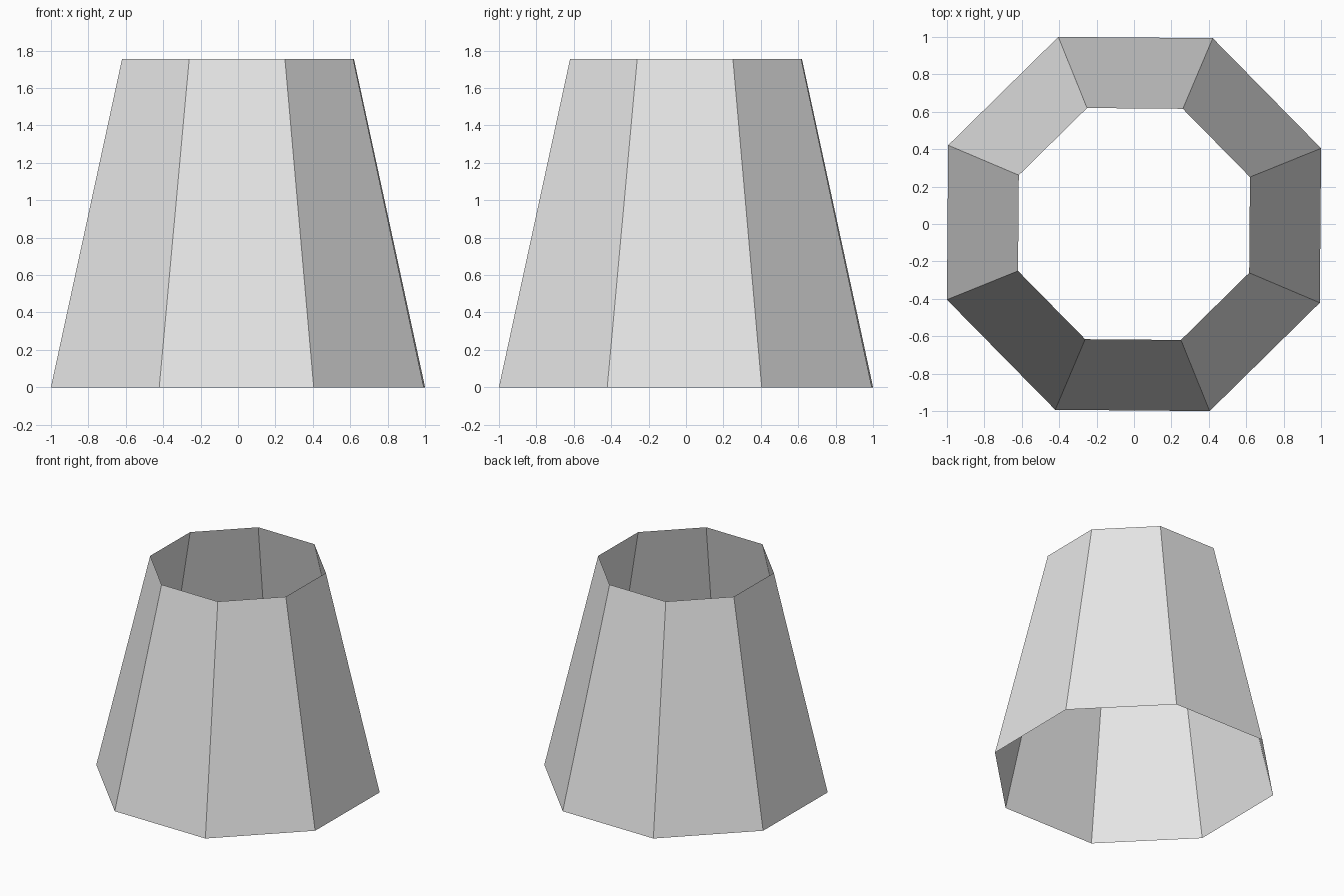
import bpy, bmesh, math
from mathutils import Matrix

if "Cube" in bpy.data.objects:
    bpy.data.objects.remove(bpy.data.objects["Cube"])

SIDES, R_BOTTOM, R_TOP, HEIGHT = 8, 1.079, 0.669, 1.754

# plain light grey
grey = bpy.data.materials.new("light_grey")
grey.diffuse_color = (0.8, 0.8, 0.8, 1)
grey.use_nodes = True
grey.node_tree.nodes["Principled BSDF"].inputs["Base Color"].default_value = grey.diffuse_color

# open eight-sided tapered tube, turned so flat sides face the axes
bm = bmesh.new()
turn = math.radians(22.5 - 0.47)
rings = []
for r, z in ((R_BOTTOM, 0), (R_TOP, HEIGHT)):
    rings.append([bm.verts.new((r * math.cos(turn + i * math.tau / SIDES),
                                r * math.sin(turn + i * math.tau / SIDES), z))
                  for i in range(SIDES)])
low, high = rings
for i in range(SIDES):
    j = (i + 1) % SIDES
    bm.faces.new((low[i], low[j], high[j], high[i]))

mesh = bpy.data.meshes.new("tapered_tube")
bm.to_mesh(mesh)
bm.free()
mesh.materials.append(grey)
tube = bpy.data.objects.new("tapered_tube", mesh)
bpy.context.collection.objects.link(tube)
